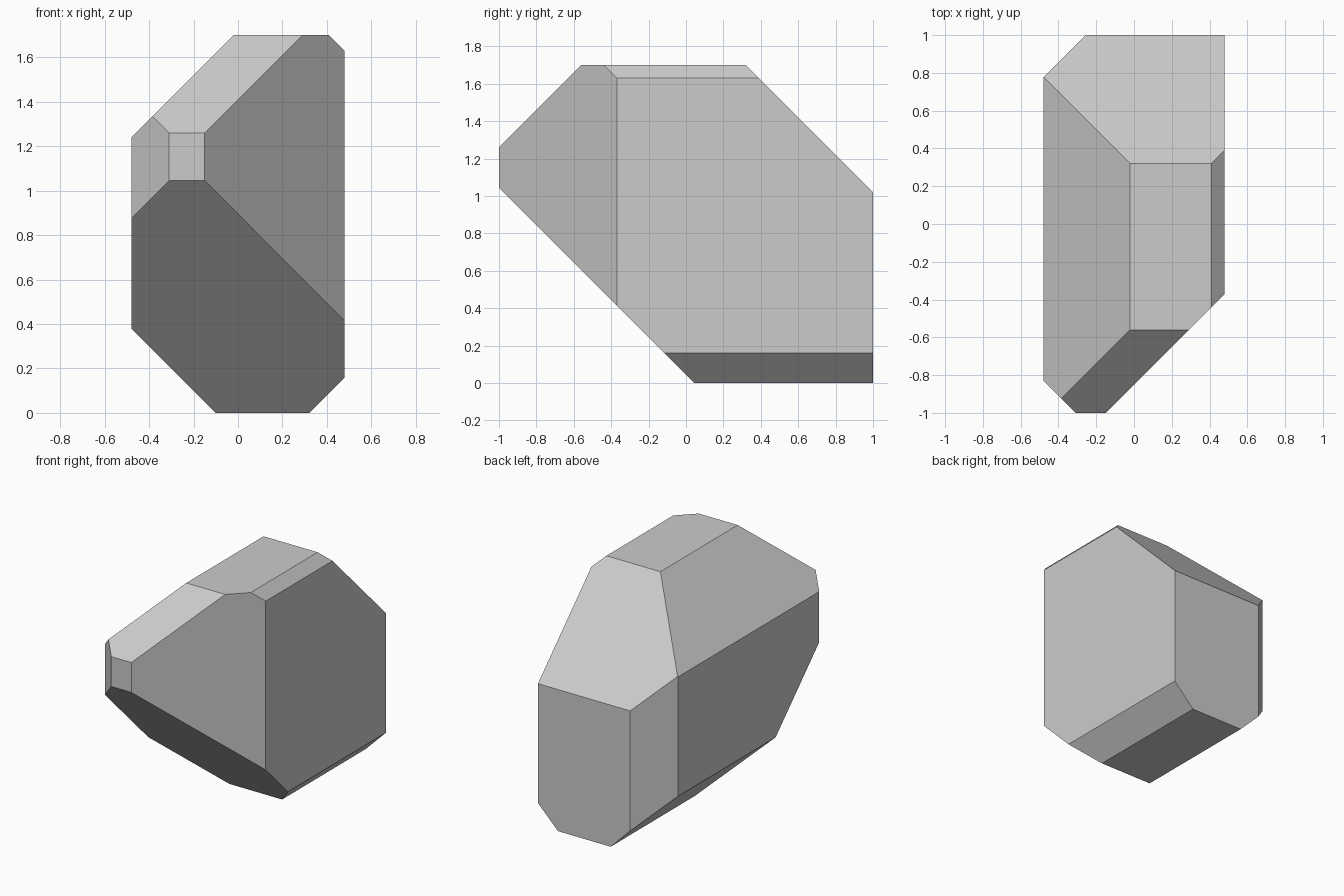
import bpy, bmesh
from mathutils import Vector

if "Cube" in bpy.data.objects:
    bpy.data.objects.remove(bpy.data.objects["Cube"])

# Block that the faceted crystal is cut from
bm = bmesh.new()
bmesh.ops.create_cube(bm, size=1)
bmesh.ops.scale(bm, vec=(0.96, 2, 1.7), verts=bm.verts)
bmesh.ops.translate(bm, vec=(0, 0, 0.85), verts=bm.verts)


def chamfer(normal, offset):
    """Slice off everything where normal . p > offset, and cap the cut."""
    n = Vector(normal)
    cut = bmesh.ops.bisect_plane(
        bm, geom=bm.verts[:] + bm.edges[:] + bm.faces[:], dist=1e-5,
        plane_co=n * offset / n.length_squared, plane_no=n, clear_outer=True)
    edges = [g for g in cut["geom_cut"] if isinstance(g, bmesh.types.BMEdge)]
    bmesh.ops.edgeloop_fill(bm, edges=edges)


# 45 degree cuts along the block's edges
for normal, offset in (
    ((-1, 0, 1), 1.72),    # top left
    ((1, 0, 1), 2.11),     # top right
    ((-1, 0, -1), 0.10),   # bottom left
    ((1, 0, -1), 0.32),    # bottom right
    ((0, -1, 1), 2.26),    # top front
    ((0, 1, 1), 2.02),     # top back
    ((0, -1, -1), -0.045), # bottom front
    ((-1, -1, 0), 1.31),   # front left
    ((1, -1, 0), 0.85),    # front right
    ((-1, 1, 0), 1.255),   # back left
):
    chamfer(normal, offset)

bmesh.ops.recalc_face_normals(bm, faces=bm.faces)
mesh = bpy.data.meshes.new("faceted_stone")
bm.to_mesh(mesh)
bm.free()
bpy.context.collection.objects.link(bpy.data.objects.new("faceted_stone", mesh))
